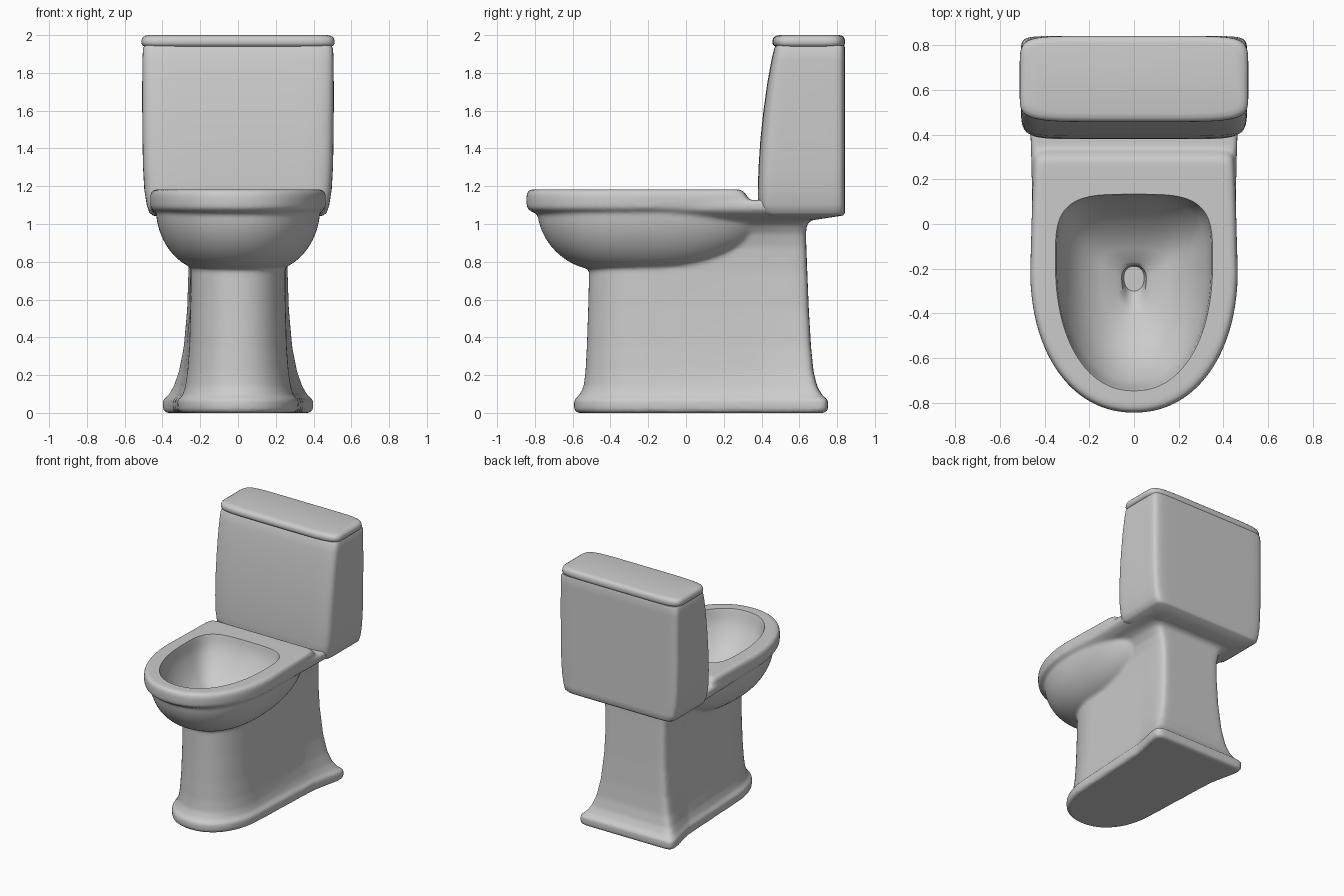
import bpy, bmesh, math

N = 120


def spow(v, e):
    return math.copysign(abs(v) ** e, v)


def ring(z, yf, yb, w, wb=None, yc=-0.2, nf=2.3, nb=10, waist=0.0):
    """Outline: rounded front half, squarer back half, width easing from w to wb."""
    wb = w if wb is None else wb
    pts = []
    for i in range(N):
        a = 2 * math.pi * (i + 0.5) / N
        c, s = math.cos(a), math.sin(a)
        if s < 0:
            x, y = w * spow(c, 2 / nf), yc + (yc - yf) * spow(s, 2 / nf)
        else:
            t = abs(s) ** (2 / nb)
            width = w + (wb - w) * t * t - waist * math.sin(math.pi * t)
            x, y = width * spow(c, 2 / nb), yc + (yb - yc) * t
        pts.append((x, y, z))
    return pts


def loft(bm, rings):
    loops = [[bm.verts.new(p) for p in r] for r in rings]
    for a, b in zip(loops, loops[1:]):
        for i in range(N):
            j = (i + 1) % N
            bm.faces.new((a[i], a[j], b[j], b[i]))
    bm.faces.new(loops[0][::-1])
    bm.faces.new(loops[-1])


def make(name, *lofts):
    bm = bmesh.new()
    for rings in lofts:
        loft(bm, rings)
    bmesh.ops.recalc_face_normals(bm, faces=bm.faces)
    me = bpy.data.meshes.new(name)
    bm.to_mesh(me)
    bm.free()
    ob = bpy.data.objects.new(name, me)
    bpy.context.collection.objects.link(ob)
    return ob


def smooth(ob, deg):
    bpy.ops.object.select_all(action='DESELECT')
    ob.select_set(True)
    bpy.context.view_layer.objects.active = ob
    bpy.ops.object.shade_smooth_by_angle(angle=math.radians(deg))


# pedestal with flared foot, flaring again under the tank
pedestal = [ring(z, yf, yb, w, wb, yc=-.15, nf=2.2, nb=18, waist=k) for z, yf, yb, w, wb, k in [
    (0.00, -.575, .735, .305, .405, .02), (0.015, -.593, .752, .32, .422, .02),
    (0.07, -.593, .752, .32, .422, .02), (0.092, -.565, .722, .295, .392, .015),
    (0.14, -.542, .695, .28, .36, .012), (0.22, -.532, .675, .268, .328, .008),
    (0.35, -.525, .662, .258, .298, .003), (0.55, -.518, .65, .252, .276, 0),
    (0.75, -.513, .642, .25, .268, 0), (0.88, -.50, .637, .26, .272, 0),
    (0.95, -.50, .635, .285, .285, 0), (1.00, -.50, .64, .33, .31, 0),
    (1.02, -.50, .665, .37, .34, 0), (1.04, -.50, .78, .41, .43, 0),
    (1.06, -.50, .83, .43, .47, 0)]]
# outside of the bowl
bowl = []
for i in range(17):
    a = math.pi / 2 * i / 16
    s = math.sin(a) ** 1.15
    bowl.append(ring(1.085 - .325 * math.cos(a), -.49 - .298 * s, .50 * s,
                     .20 + .235 * s, nf=2.15, nb=2.6))
# seat rim and the shelf that carries the tank
rim = [ring(z, -.845 + d, .335 - e, .465 - d, .450 - d, nf=2.15, nb=24, waist=.004)
       for z, d, e in [(1.058, .045, 0), (1.07, .018, 0), (1.085, .002, 0), (1.12, 0, 0),
                       (1.15, 0, .012), (1.172, .006, .03), (1.183, .022, .045)]]
shelf = [ring(z, -.45, .83, w, wb, nb=24) for z, w, wb in [
    (1.05, .42, .465), (1.075, .449, .482), (1.115, .449, .482), (1.127, .435, .47)]]
body = make("bowl_and_pedestal", pedestal, bowl, rim, shelf)

# hollow of the bowl with the drain channel
cavity = make("bowl_cutter", [ring(z, yf, yb, w, yc=yc, nf=2.2, nb=nb)
              for z, yf, yb, w, yc, nb in [
    (0.76, -.30, -.19, .045, -.24, 2.2), (0.82, -.36, -.185, .055, -.24, 2.2),
    (0.838, -.40, -.17, .08, -.23, 2.3), (0.86, -.48, -.11, .15, -.2, 2.8),
    (0.91, -.57, -.035, .23, -.18, 3.3), (0.98, -.645, .035, .285, -.17, 3.6),
    (1.06, -.70, .09, .325, -.17, 3.7), (1.12, -.73, .12, .342, -.17, 3.7),
    (1.16, -.738, .128, .346, -.17, 3.7), (1.19, -.75, .135, .354, -.17, 3.7),
    (1.25, -.75, .135, .354, -.17, 3.7)]])
cavity.hide_render = True

# fuse the body, soften it, then cut the hollow
m = body.modifiers.new("fuse", 'REMESH')
m.mode, m.voxel_size = 'VOXEL', 0.011
m = body.modifiers.new("soften", 'SMOOTH')
m.factor, m.iterations = 0.5, 9
m = body.modifiers.new("hollow", 'BOOLEAN')
m.operation, m.object, m.solver = 'DIFFERENCE', cavity, 'EXACT'
deps = bpy.context.evaluated_depsgraph_get()
me = bpy.data.meshes.new_from_object(body.evaluated_get(deps))
body.modifiers.clear()
body.data = me
bpy.data.objects.remove(cavity)
smooth(body, 40)

# tank with sloped underside, front leaning back toward the top
tank = make("tank", [ring(z, yf, yb, w, yc=.62, nf=9, nb=14) for z, yf, yb, w in [
    (1.02, .50, .67, .33), (1.045, .42, .832, .45), (1.06, .39, .842, .47),
    (1.10, .38, .842, .483),
    (1.18, .38, .842, .496), (1.30, .384, .842, .503), (1.45, .394, .842, .506),
    (1.60, .41, .842, .507), (1.75, .431, .842, .507), (1.87, .453, .842, .506),
    (1.93, .467, .842, .503), (1.945, .475, .838, .495)]])
smooth(tank, 50)

# tank lid with rounded edge
lid = make("tank_lid", [ring(z, .457 + d, .842 - d * .7, .512 - d, yc=.62, nf=6, nb=8)
           for z, d in [(1.938, .02), (1.945, .006), (1.958, 0), (1.975, .001),
                        (1.988, .007), (1.996, .02), (2.0, .04)]])
smooth(lid, 50)
